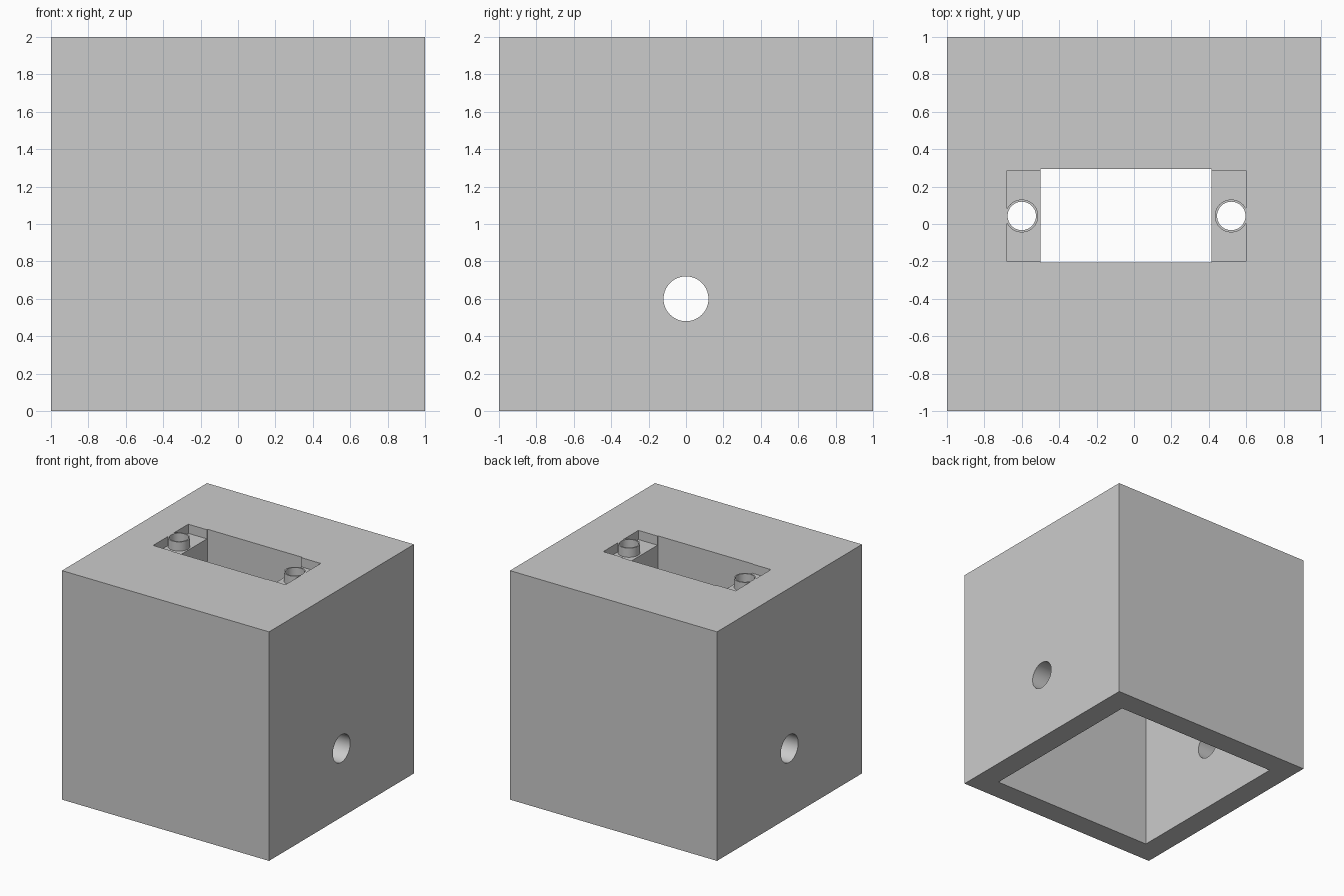
import bpy
import math

cube = bpy.data.objects.get("Cube")
if cube:
    bpy.data.objects.remove(cube, do_unlink=True)

grey = bpy.data.materials.new("plain grey")
grey.use_nodes = True
GREY = (0.6, 0.6, 0.6, 1)
grey.diffuse_color = GREY
grey.node_tree.nodes["Principled BSDF"].inputs["Base Color"].default_value = GREY


def box(name, x, y, z):
    """Box from (min, max) pairs on each axis."""
    lo, hi = zip(x, y, z)
    bpy.ops.mesh.primitive_cube_add(size=1, location=[(a + b) / 2 for a, b in zip(lo, hi)])
    ob = bpy.context.object
    ob.name = name
    ob.scale = [b - a for a, b in zip(lo, hi)]
    bpy.ops.object.transform_apply(location=True, rotation=False, scale=True)
    ob.data.materials.append(grey)
    return ob


def rod(name, radius, depth, at, rotation=(0, 0, 0)):
    bpy.ops.mesh.primitive_cylinder_add(vertices=48, radius=radius, depth=depth,
                                        location=at, rotation=rotation)
    ob = bpy.context.object
    ob.name = name
    bpy.ops.object.transform_apply(location=True, rotation=True, scale=True)
    ob.data.materials.append(grey)
    return ob


def combine(target, tool, operation):
    """Apply a boolean and remove the tool."""
    mod = target.modifiers.new(operation, "BOOLEAN")
    mod.operation = operation
    mod.solver = "EXACT"
    mod.object = tool
    bpy.context.view_layer.objects.active = target
    bpy.ops.object.modifier_apply(modifier=mod.name)
    bpy.data.objects.remove(tool, do_unlink=True)


TOP = 2.0
POCKET = 0.08      # depth of the mounting recess
ROOF = 0.4         # thickness of the top
SCREWS = (-0.6, 0.52)
SCREW_Y = 0.043

# Hollow housing, open below
housing = box("housing", (-1, 1), (-1, 1), (0, TOP))
combine(housing, box("cavity", (-0.8, 0.8), (-0.8, 0.8), (-0.5, TOP - ROOF)), "DIFFERENCE")

# Shallow recess for the mounting tabs
combine(housing, box("recess", (-0.68, 0.6), (-0.2, 0.285), (TOP - POCKET, 2.5)), "DIFFERENCE")

# Screw bosses standing in the recess, flush with the top
for sx in SCREWS:
    combine(housing, rod("boss", 0.088, 0.2, (sx, SCREW_Y, TOP - 0.1)), "UNION")

# Rectangular opening through the top
combine(housing, box("opening", (-0.5, 0.415), (-0.205, 0.295), (1.2, 2.5)), "DIFFERENCE")

# Screw holes through the bosses
for sx in SCREWS:
    combine(housing, rod("screw_hole", 0.076, 1.4, (sx, SCREW_Y, TOP - 0.3)), "DIFFERENCE")

# Cable hole through both side walls
combine(housing, rod("cable_hole", 0.12, 3, (0, 0, 0.6), (0, math.pi / 2, 0)), "DIFFERENCE")

# Smooth the round walls only
bpy.ops.object.select_all(action="DESELECT")
housing.select_set(True)
bpy.context.view_layer.objects.active = housing
bpy.ops.object.shade_smooth_by_angle(angle=math.radians(30))
